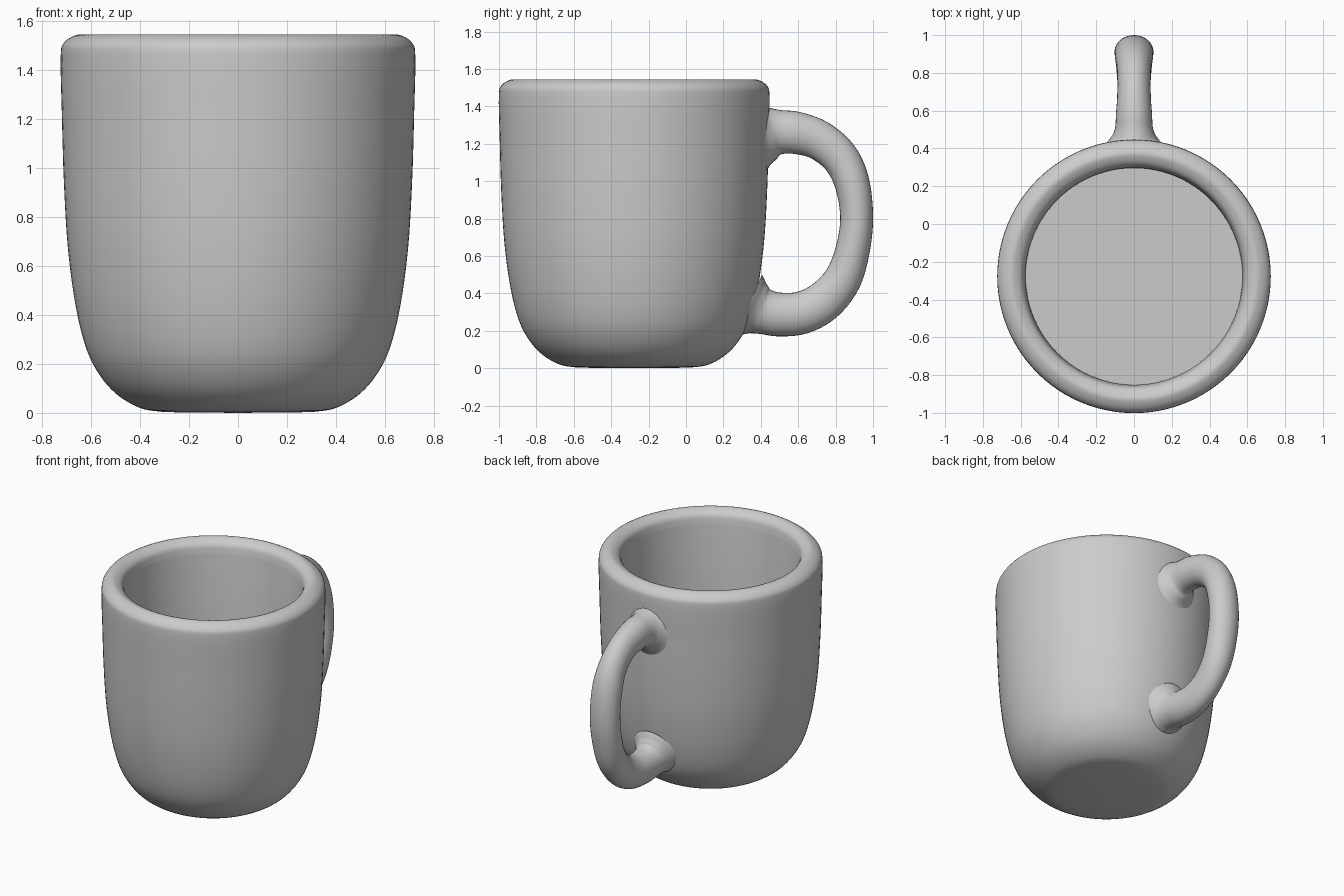
import bpy, bmesh, math
from mathutils import Vector

cube = bpy.data.objects.get("Cube")
if cube:
    bpy.data.objects.remove(cube, do_unlink=True)

CENTRE_Y = -0.277

glaze = bpy.data.materials.new("grey glaze")
glaze.use_nodes = True
COLOUR = (0.6, 0.6, 0.6, 1)
glaze.diffuse_color = COLOUR
glaze.node_tree.nodes["Principled BSDF"].inputs["Base Color"].default_value = COLOUR


def smooth_path(points, steps):
    """Catmull-Rom curve through points of any dimension."""
    p = [Vector(q) for q in points]
    p = [2 * p[0] - p[1]] + p + [2 * p[-1] - p[-2]]
    out = []
    for a, b, c, d in zip(p, p[1:], p[2:], p[3:]):
        for i in range(steps):
            t = i / steps
            out.append(0.5 * (2 * b + (c - a) * t + (2 * a - 5 * b + 4 * c - d) * t**2
                              + (3 * b - a - 3 * c + d) * t**3))
    return out + [p[-2]]


def finish(bm, name):
    bmesh.ops.recalc_face_normals(bm, faces=bm.faces)
    mesh = bpy.data.meshes.new(name)
    bm.to_mesh(mesh)
    bm.free()
    mesh.materials.append(glaze)
    obj = bpy.data.objects.new(name, mesh)
    bpy.context.collection.objects.link(obj)
    bpy.ops.object.select_all(action='DESELECT')
    obj.select_set(True)
    bpy.context.view_layer.objects.active = obj
    bpy.ops.object.shade_smooth_by_angle(angle=math.radians(45))
    return obj


# Cup: (radius, height) from the base, up the wall, over the rim and inside
wall = smooth_path([(0.3, 0.003), (0.4, 0.02), (0.5, 0.08), (0.575, 0.17), (0.625, 0.28),
                    (0.665, 0.45), (0.695, 0.68), (0.711, 0.95), (0.719, 1.22), (0.724, 1.45),
                    (0.711, 1.51), (0.665, 1.541), (0.63, 1.539), (0.59, 1.51),
                    (0.575, 1.45)], 5)
profile = [(0, 0)] + [tuple(q) for q in wall] + [(0.572, 0.26), (0, 0.26)]
bm = bmesh.new()
verts = [bm.verts.new((r, 0, z)) for r, z in profile]
edges = [bm.edges.new(pair) for pair in zip(verts, verts[1:])]
bmesh.ops.spin(bm, geom=verts + edges, cent=(0, 0, 0), axis=(0, 0, 1),
               angle=math.tau, steps=96, use_merge=True)
bmesh.ops.remove_doubles(bm, verts=bm.verts, dist=0.0001)
cup = finish(bm, "cup")
cup.location.y = CENTRE_Y

# Handle: (y, z, half thickness, half width), flared where it meets the cup
path = smooth_path([(0.40, 1.25, 0.21, 0.18), (0.445, 1.255, 0.155, 0.132),
                    (0.50, 1.262, 0.12, 0.102), (0.59, 1.258, 0.113, 0.095),
                    (0.71, 1.22, 0.106, 0.087), (0.82, 1.13, 0.1, 0.09),
                    (0.885, 1.0, 0.094, 0.1), (0.912, 0.82, 0.088, 0.103),
                    (0.895, 0.65, 0.091, 0.102), (0.84, 0.48, 0.1, 0.095),
                    (0.74, 0.36, 0.109, 0.088), (0.62, 0.297, 0.114, 0.092),
                    (0.50, 0.287, 0.117, 0.1), (0.42, 0.302, 0.122, 0.108),
                    (0.375, 0.318, 0.145, 0.13), (0.335, 0.335, 0.18, 0.17)], 5)
SIDES = 32
bm = bmesh.new()
rings = []
for i, (y, z, thick, wide) in enumerate(path):
    tangent = path[min(i + 1, len(path) - 1)].xy - path[max(i - 1, 0)].xy
    tangent.normalize()
    ring = []
    for k in range(SIDES):
        a = math.tau * k / SIDES
        n = thick * math.cos(a)
        ring.append(bm.verts.new((wide * math.sin(a), y - tangent.y * n, z + tangent.x * n)))
    rings.append(ring)
for r, s in zip(rings, rings[1:]):
    for k in range(SIDES):
        j = (k + 1) % SIDES
        bm.faces.new((r[k], r[j], s[j], s[k]))
bm.faces.new(rings[0])
bm.faces.new(rings[-1])
finish(bm, "handle")
